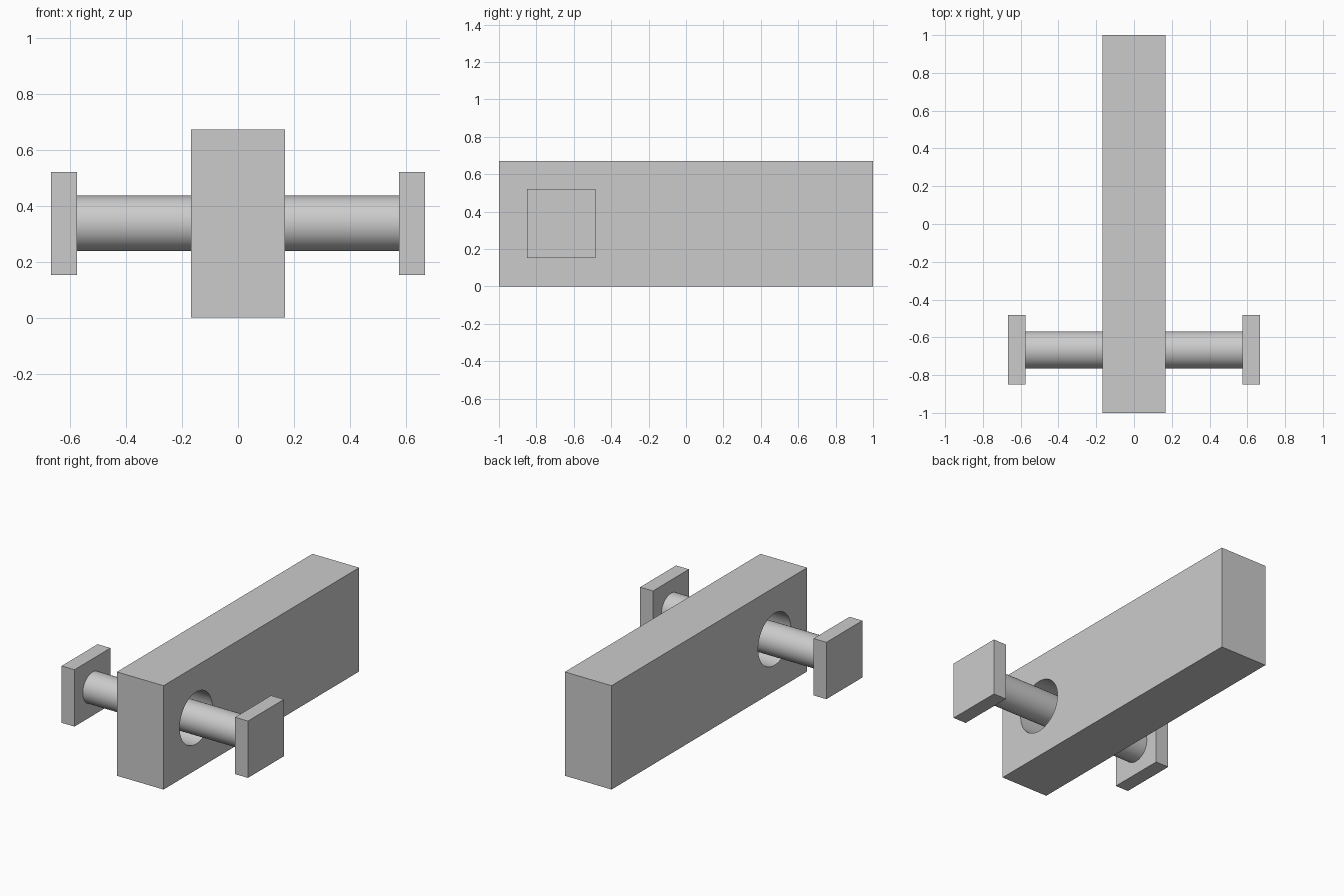
import bpy
import math

default = bpy.data.objects.get("Cube")
if default:
    bpy.data.objects.remove(default, do_unlink=True)

# Axle centre and main sizes
AXLE_Y, AXLE_Z = -0.667, 0.336
HALF_WIDTH, LENGTH, HEIGHT = 0.167, 2.0, 0.672
PLATE_IN, PLATE_OUT, PLATE_SIZE = 0.575, 0.667, 0.368

grey = bpy.data.materials.new("plain_grey")
grey.use_nodes = True
colour = (0.6, 0.6, 0.6, 1)
grey.diffuse_color = colour
grey.node_tree.nodes["Principled BSDF"].inputs["Base Color"].default_value = colour


def box(name, centre, size):
    bpy.ops.mesh.primitive_cube_add(size=1, location=centre)
    obj = bpy.context.object
    obj.name = name
    obj.scale = size
    bpy.ops.object.transform_apply(location=False, rotation=False, scale=True)
    obj.data.materials.append(grey)
    return obj


def cross_cylinder(name, radius, length):
    bpy.ops.mesh.primitive_cylinder_add(
        vertices=64, radius=radius, depth=length,
        location=(0, AXLE_Y, AXLE_Z), rotation=(0, math.pi / 2, 0))
    obj = bpy.context.object
    obj.name = name
    obj.data.materials.append(grey)
    return obj


def smooth(obj):
    bpy.ops.object.select_all(action="DESELECT")
    obj.select_set(True)
    bpy.context.view_layer.objects.active = obj
    bpy.ops.object.shade_smooth_by_angle(angle=math.radians(30))


# Long beam with a round hole through its front end
beam = box("beam", (0, 0, HEIGHT / 2), (2 * HALF_WIDTH, LENGTH, HEIGHT))
cutter = cross_cylinder("hole_cutter", 0.168, 1)
cutter.hide_render = True
cut = beam.modifiers.new("axle_hole", "BOOLEAN")
cut.operation = "DIFFERENCE"
cut.solver = "EXACT"
cut.object = cutter
bpy.context.view_layer.objects.active = beam
bpy.ops.object.modifier_apply(modifier=cut.name)
bpy.data.objects.remove(cutter, do_unlink=True)
smooth(beam)

# Axle rod floating in the hole
axle = cross_cylinder("axle", 0.099, 2 * PLATE_IN)
smooth(axle)

# Square stop plates at both ends of the axle
for side, sign in (("left", 1), ("right", -1)):
    box(side + "_end_plate",
        (sign * (PLATE_IN + PLATE_OUT) / 2, AXLE_Y, AXLE_Z),
        (PLATE_OUT - PLATE_IN, PLATE_SIZE, PLATE_SIZE))
